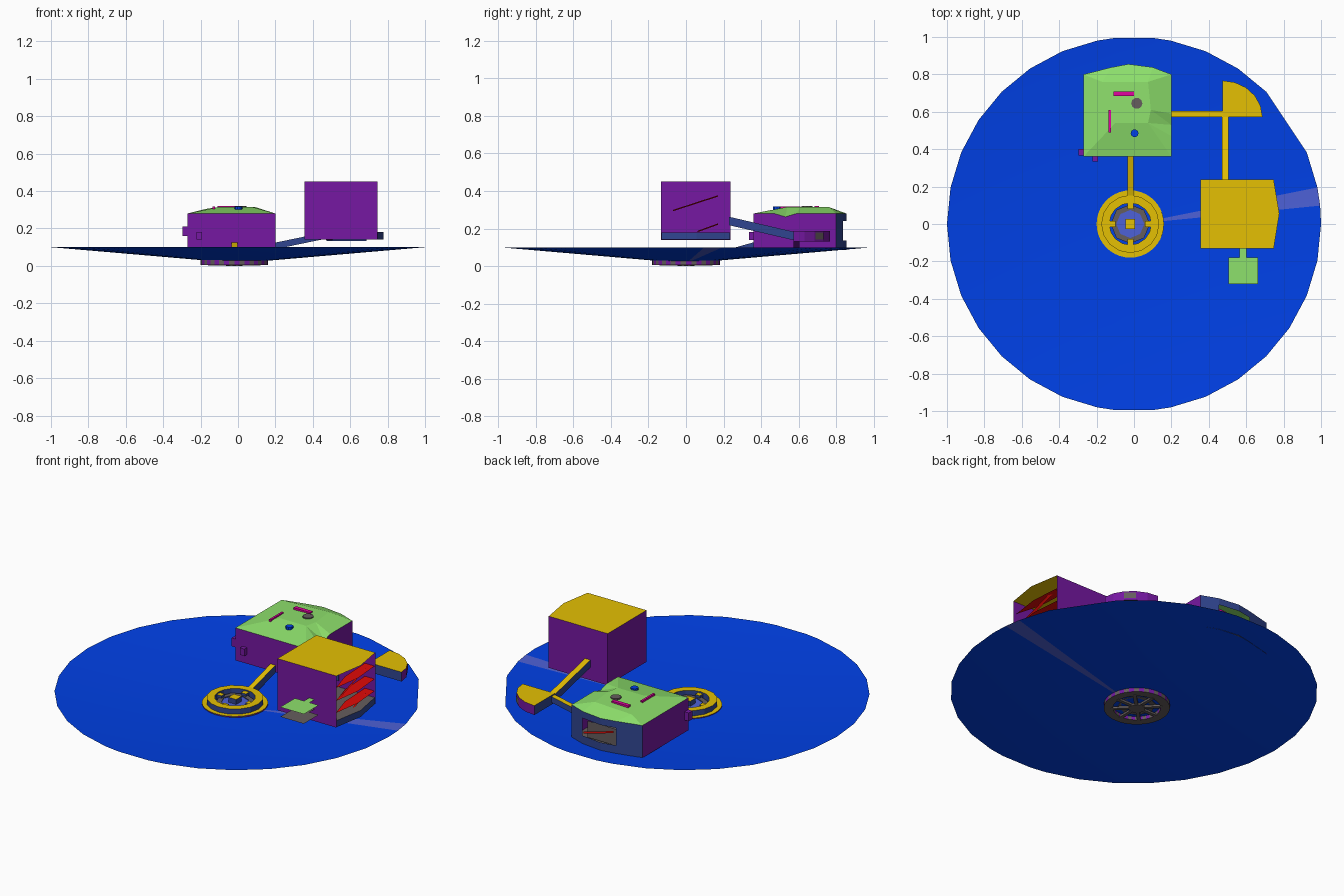
import bpy, bmesh, math
from mathutils import Vector

if "Cube" in bpy.data.objects:
    bpy.data.objects.remove(bpy.data.objects["Cube"])

COL = dict(blue=(0, .052, .8), pale_blue=(.075, .12, .68), yellow=(.78, .53, .001),
           green=(.27, .75, .15), purple=(.18, .009, .36), slate=(.03, .06, .28),
           red=(.75, .003, .002), magenta=(.75, .001, .35), grey=(.13, .11, .11))
MAT = {}
for n, c in COL.items():
    MAT[n] = bpy.data.materials.new(n)
    MAT[n].diffuse_color = (*c, 1)


def mesh(name, verts, faces, mats, rule=None, fix=False):
    me = bpy.data.meshes.new(name)
    me.from_pydata(verts, [], faces)
    ob = bpy.data.objects.new(name, me)
    bpy.context.collection.objects.link(ob)
    for m in mats:
        me.materials.append(MAT[m])
    if fix:
        bm = bmesh.new()
        bm.from_mesh(me)
        bmesh.ops.recalc_face_normals(bm, faces=bm.faces)
        bm.to_mesh(me)
        bm.free()
    if rule:
        for p in me.polygons:
            p.material_index = rule(p)
    return ob


def by_height(p):
    return 0 if p.normal.z > .5 else 2 if p.normal.z < -.5 else 1


def prism(name, pts, z0, z1, top, side, bottom):
    n = len(pts)
    v = [(x, y, z0) for x, y in pts] + [(x, y, z1) for x, y in pts]
    f = [(i, (i + 1) % n, (i + 1) % n + n, i + n) for i in range(n)]
    f += [tuple(range(n))[::-1], tuple(range(n, 2 * n))]
    return mesh(name, v, f, (top, side, bottom), by_height, True)


def box(name, x0, x1, y0, y1, z0, z1, top, side=None):
    return prism(name, [(x0, y0), (x1, y0), (x1, y1), (x0, y1)], z0, z1,
                 top, side or top, side or top)


def circle(cx, cy, r, n, off=0.0):
    return [(cx + r * math.cos(math.tau * i / n + off), cy + r * math.sin(math.tau * i / n + off))
            for i in range(n)]


def sheet(name, pts, mat):
    return mesh(name, pts, [tuple(range(len(pts)))], [mat])


def beam(name, a, b, w, h):
    # sloping beam with vertical ends
    a, b = Vector(a), Vector(b)
    d = (b - a)
    s = Vector((-d.y, d.x, 0)).normalized() * w / 2
    u = Vector((0, 0, h / 2))
    v = [p + i * s + j * u for p in (a, b) for i, j in ((-1, -1), (1, -1), (1, 1), (-1, 1))]
    f = [(0, 1, 2, 3), (4, 5, 6, 7)] + [(i, (i + 1) % 4, (i + 1) % 4 + 4, i + 4) for i in range(4)]
    return mesh(name, v, f, ("yellow", "slate", "purple"), by_height, True)


def lathe(name, cx, prof, n, mats, rule):
    # closed ring profile turned round the vertical axis
    m = len(prof)
    v = [(x, y, z) for r, z in prof for x, y in circle(cx, 0, r, n)]
    f = [(k * n + i, k * n + (i + 1) % n, (k + 1) % m * n + (i + 1) % n, (k + 1) % m * n + i)
         for k in range(m) for i in range(n)]
    return mesh(name, v, f, mats, rule, True)


# Shallow dish with one pale wedge
idx = sorted((set(range(0, 64, 2)) | {1, 15, 17, 47, 49}) - {6, 16, 48})
rim = [(math.cos(math.tau * i / 64), math.sin(math.tau * i / 64), .1) for i in idx]
n = len(rim)
dish = mesh("dish", rim + [(0, 0, .014)], [(i, (i + 1) % n, n) for i in range(n)],
            ("blue", "pale_blue"), lambda p: int(p.index == 1))
dish.data.polygons.foreach_set("use_smooth", [True] * n)

# Central hub: striped flange, raised collar, inner octagon, cap
CX = -.02
lathe("hub_flange", CX, [(.18, .005), (.18, .036), (.13, .036), (.13, .005)], 40,
      ("yellow", "purple", "grey"),
      lambda p: 2 if by_height(p) == 1 and p.index % 2 else by_height(p))
lathe("hub_collar", CX, [(.155, .03), (.155, .068), (.112, .068), (.112, .03)], 16,
      ("yellow", "slate", "grey"), by_height)
lathe("hub_inner_ring", CX, [(.105, .02), (.105, .045), (.075, .045), (.075, .02)], 8,
      ("grey", "slate", "grey"), by_height)
prism("hub_disc", circle(CX, 0, .076, 16), .024, .04, "pale_blue", "slate", "grey")
prism("hub_foot", circle(CX, 0, .045, 12), 0, .012, "grey", "grey", "grey")
box("hub_cap", CX - .026, CX + .026, -.026, .026, .035, .07, "yellow", "slate")
for i in range(4):
    a = i * math.pi / 2
    c, s = math.cos(a), math.sin(a)
    x, y = CX + .096 * c, .096 * s
    box(f"hub_block_{i}", x - .016, x + .016, y - .016, y + .016, .03, .06, "yellow", "slate")
for i in range(8):
    a = i * math.pi / 4
    d = Vector((math.cos(a), math.sin(a), 0))
    b = beam(f"hub_spoke_{i}", d * .04 + Vector((CX, 0, .009)), d * .14 + Vector((CX, 0, .009)), .02, .012)
    b.data.materials.clear()
    b.data.materials.append(MAT["grey"])

# Connecting passages
beam("hub_passage", (CX, .15, .045), (CX, .365, .105), .032, .045)
beam("side_passage", (.19, .588, .105), (.48, .588, .165), .032, .035)
beam("tall_passage", (.488, .575, .16), (.488, .23, .24), .036, .045)

# House walls: three purple sides, slate bowed back with an open window
B, T = .085, .28
back = [(.2, .8), (.1, .838), (-.03, .855), (-.12, .838), (-.27, .8)]
walls = [(-.27, .8), (-.27, .36), (.2, .36), (.2, .47), (.2, .53), (.2, .59), (.2, .8)]
zt = [T, T, T, T, .262, T, T]
m = len(walls)
v = [(x, y, B) for x, y in walls] + [(x, y, z) for (x, y), z in zip(walls, zt)]
mesh("house_walls", v, [(i, i + 1, i + 1 + m, i + m) for i in range(m - 1)], ["purple"])
rows = [B, .135, .24, T]
v = [(x, y, z) for z in rows for x, y in back]
f = [(r * 5 + i, r * 5 + i + 1, r * 5 + i + 6, r * 5 + i + 5)
     for r in range(3) for i in range(4) if not (r == 1 and i in (1, 2))]
mesh("house_back", v, f, ["slate"])
foot = walls[:-1] + back[:-1]
sheet("house_floor", [(x, y, B + .002) for x, y in foot], "grey")
sheet("window_back", [(.11, .78, .1), (-.13, .78, .1), (-.13, .78, .2), (.11, .78, .2)], "grey")
sheet("window_stripe", [(.1, .83, .145), (-.1, .83, .2), (-.1, .83, .212), (.1, .83, .157)], "red")

# House roof: hipped, with a shallow dent over the side passage
v = [(*p, z) for p, z in zip(walls, zt)] + [(*p, T) for p in back[1:4]]
v += [(-.1, .54, .315), (.075, .54, .315), (.09, .61, .315), (.075, .76, .315), (-.17, .76, .305)]
mesh("house_roof", v, [(0, 1, 10, 14), (1, 2, 11, 10), (2, 3, 11), (3, 4, 11), (4, 12, 11),
                       (4, 5, 12), (5, 6, 13, 12), (6, 7, 13), (7, 8, 13), (8, 9, 14, 13),
                       (9, 0, 14), (10, 11, 12, 13, 14)], ["green"])

# Roof markings and small wall boxes
box("roof_strip_across", -.11, 0, .685, .708, .3, .32, "magenta")
box("roof_strip_along", -.136, -.124, .49, .61, .29, .318, "magenta")
prism("roof_hatch", circle(.015, .645, .03, 10), .3, .319, *["grey"] * 3)
prism("roof_lamp", circle(.003, .485, .021, 10), .29, .317, *["blue"] * 3)
box("side_box", -.298, -.268, .365, .4, .16, .21, "purple")
box("front_box", -.222, -.192, .335, .362, .14, .182, "purple")

# Quarter-round junction room: straight sides slate, curved side purple
arc = [(.472 + .215 * math.cos(a), .572 + .195 * math.sin(a))
       for a in (i * math.pi / 10 for i in range(6))]
room = prism("junction_room", [(.472, .572)] + arc, .132, .188, "yellow", "slate", "grey")
room.data.materials.append(MAT["purple"])
for p in room.data.polygons:
    if abs(p.normal.z) < .5 and p.normal.x > .1:
        p.material_index = 3
(x0, y0), (x1, y1) = arc[2], arc[3]
sheet("junction_window", [(x0 + .003, y0 + .003, .142), (x1 + .003, y1 + .003, .142),
                          (x1 + .003, y1 + .003, .178), (x0 + .003, y0 + .003, .178)], "grey")

# Tall block: three walls, open bowed side, sheet roof and thick floor
X0, X1, Y0, Y1 = .355, .747, -.132, .237
w = [(X1, Y1), (X0, Y1), (X0, Y0), (X1, Y0)]
mesh("block_walls", [(x, y, .14) for x, y in w] + [(x, y, .45) for x, y in w],
     [(i, i + 1, i + 5, i + 4) for i in range(3)], ["purple"])


def bow(x0, inset=0.0):
    return [(x0, Y0 + inset), (X1 - inset, Y0 + inset), (.777, .055),
            (X1 - inset, Y1 - inset), (x0, Y1 - inset)]


sheet("block_roof", [(x, y, .45) for x, y in bow(X0)], "yellow")
prism("block_floor", bow(X0 + .002, .002), .141, .18, "grey", "slate", "purple")

# Red shelves (narrow at the front) and thin ramps inside the block
for i, z in enumerate((.22, .292, .37)):
    sheet(f"shelf_{i}", [(.735, Y0 + .01, z), (.76, .055, z), (.745, Y1 - .004, z),
                         (.68, Y1 - .004, z), (.69, .03, z)], "red")
for i, (ya, yb, za, zb) in enumerate(((.06, .17, .18, .22), (-.07, .17, .292, .37))):
    sheet(f"ramp_{i}", [(.72, ya, za), (.735, ya, za + .007), (.735, yb, zb + .007), (.72, yb, zb)], "red")

# Landing pad: two thin sheets in front of the block
for nm, z, c in (("pad_top", .27, "green"), ("pad_base", .212, "grey")):
    sheet(nm, [(.505, -.32, z), (.662, -.32, z), (.662, -.18, z), (.602, -.18, z), (.602, Y0, z),
               (.565, Y0, z), (.565, -.18, z), (.505, -.18, z)], c)

for m in bpy.data.materials:
    if m.users and not m.is_grease_pencil:
        m.use_nodes = True
        m.node_tree.nodes["Principled BSDF"].inputs["Base Color"].default_value = m.diffuse_color
